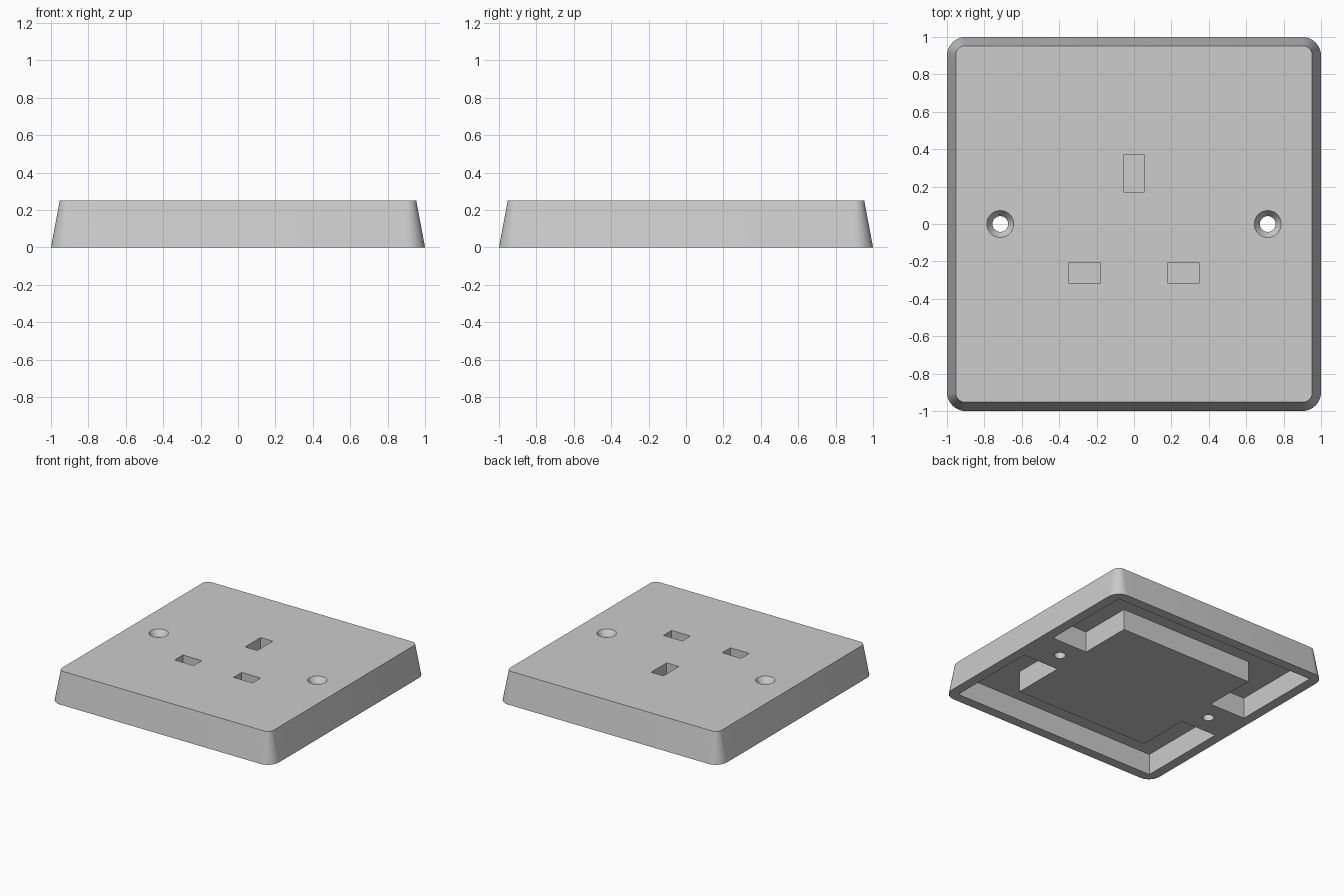
import bpy, bmesh, math

HEIGHT = 0.25
RECESS = 0.17      # depth of the rear channels
SLOT_DEPTH = 0.15  # depth of the blind pin slots

default = bpy.data.objects.get("Cube")
if default:
    bpy.data.objects.remove(default, do_unlink=True)

grey = bpy.data.materials.new("plate_grey")
grey.use_nodes = True
colour = (0.604, 0.604, 0.604, 1)
grey.diffuse_color = colour
grey.node_tree.nodes["Principled BSDF"].inputs["Base Color"].default_value = colour


def loft(name, rings):
    """Closed solid through matching rings of points, capped at both ends."""
    bm = bmesh.new()
    loops = [[bm.verts.new(p) for p in ring] for ring in rings]
    n = len(loops[0])
    for low, high in zip(loops, loops[1:]):
        for i in range(n):
            j = (i + 1) % n
            bm.faces.new((low[i], low[j], high[j], high[i]))
    bm.faces.new(loops[0][::-1])
    bm.faces.new(loops[-1])
    bmesh.ops.recalc_face_normals(bm, faces=bm.faces)
    mesh = bpy.data.meshes.new(name)
    bm.to_mesh(mesh)
    bm.free()
    obj = bpy.data.objects.new(name, mesh)
    bpy.context.collection.objects.link(obj)
    return obj


def rounded_square(half, radius, z, steps=10):
    ring = []
    for quarter, (sx, sy) in enumerate(((1, 1), (-1, 1), (-1, -1), (1, -1))):
        for i in range(steps + 1):
            a = math.pi / 2 * (quarter + i / steps)
            ring.append((sx * (half - radius) + radius * math.cos(a),
                         sy * (half - radius) + radius * math.sin(a), z))
    return ring


def circle(cx, radius, z, sides=48):
    angles = [math.tau * i / sides for i in range(sides)]
    return [(cx + radius * math.cos(a), radius * math.sin(a), z) for a in angles]


def prism(name, outline, z0, z1):
    return loft(name, [[(x, y, z) for x, y in outline] for z in (z0, z1)])


def slot(name, cx, cy, w, d):
    outline = [(cx + sx * w / 2, cy + sy * d / 2)
               for sx, sy in ((-1, -1), (1, -1), (1, 1), (-1, 1))]
    return prism(name, outline, HEIGHT - SLOT_DEPTH, HEIGHT + 0.1)


# Tapered plate body with rounded corners
plate = loft("socket_plate", [rounded_square(1.0, 0.1, 0),
                              rounded_square(0.953, 0.05, HEIGHT)])

# Pin slots
cutters = [slot("earth_slot", 0, 0.27, 0.11, 0.2)]
for side in (-1, 1):
    cutters.append(slot("pin_slot", side * 0.265, -0.262, 0.17, 0.105))

    # Countersunk screw hole
    cx = side * 0.715
    cutters.append(loft("screw_hole", [circle(cx, 0.042, -0.1),
                                       circle(cx, 0.042, HEIGHT - 0.045),
                                       circle(cx, 0.092, HEIGHT + 0.03)]))

    # C-shaped rear channel around the central block, stopping at the screw bosses
    rim, block, boss = 0.92, 0.6, 0.165
    half = [(rim, boss), (rim, rim), (-rim, rim), (-rim, boss),
            (-block, boss), (-block, block), (block, block), (block, boss)]
    cutters.append(prism("rear_channel", [(x, side * y) for x, y in half],
                         -0.1, RECESS))

# Cut everything out of the plate
bpy.ops.object.select_all(action='DESELECT')
bpy.context.view_layer.objects.active = plate
plate.select_set(True)
for cutter in cutters:
    cutter.hide_render = True
    mod = plate.modifiers.new("cut", 'BOOLEAN')
    mod.operation = 'DIFFERENCE'
    mod.solver = 'EXACT'
    mod.object = cutter
    bpy.ops.object.modifier_apply(modifier=mod.name)
    bpy.data.objects.remove(cutter, do_unlink=True)

# One colour, smooth corners with sharp edges
plate.data.materials.clear()
plate.data.materials.append(grey)
for face in plate.data.polygons:
    face.material_index = 0
bpy.ops.object.shade_smooth_by_angle(angle=math.radians(30))
